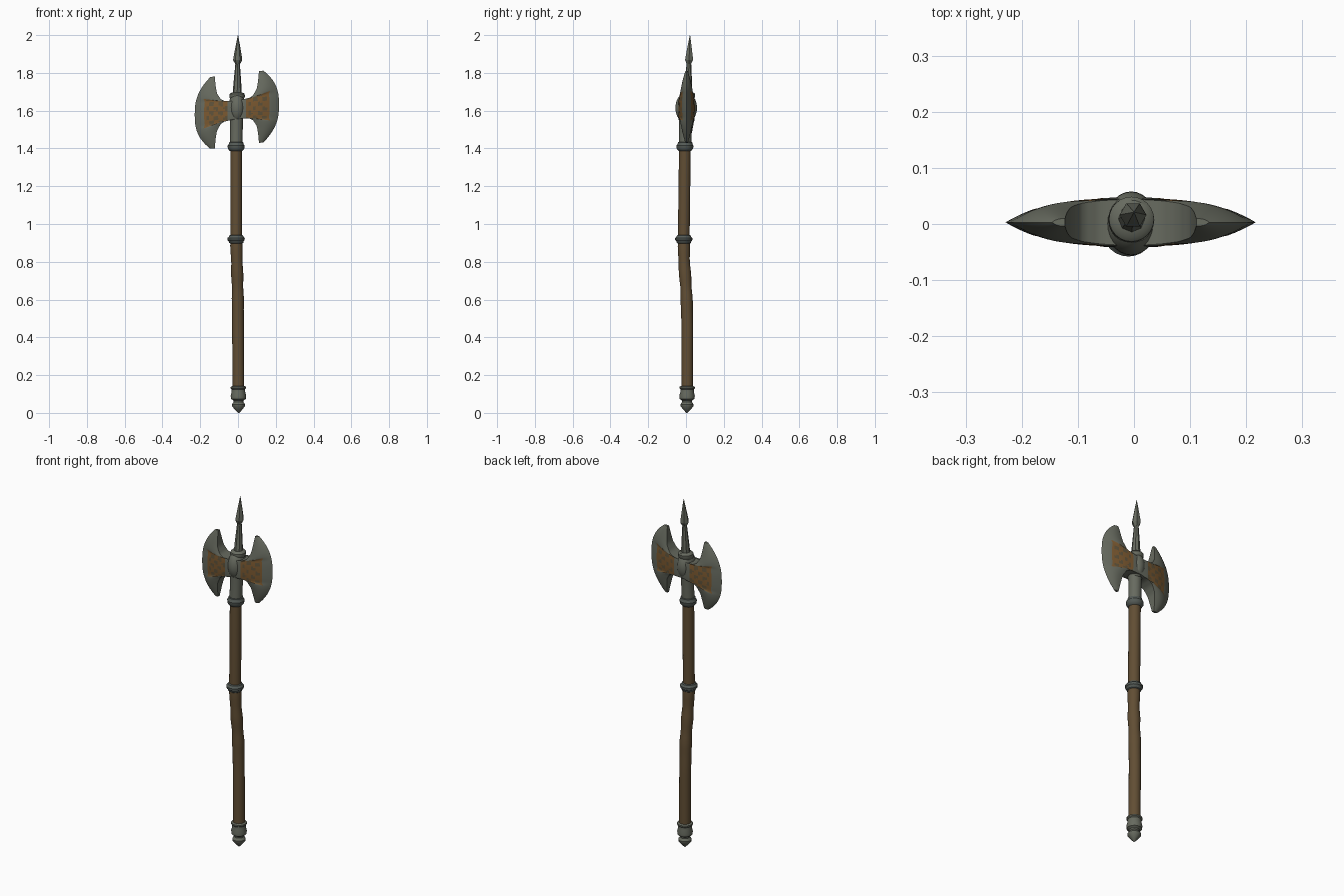
import bpy, bmesh, math

if "Cube" in bpy.data.objects:
    bpy.data.objects.remove(bpy.data.objects["Cube"])


def material(name, r, g, b):
    m = bpy.data.materials.new(name)
    m.diffuse_color = (r, g, b, 1)
    m.use_nodes = True
    m.node_tree.nodes["Principled BSDF"].inputs["Base Color"].default_value = m.diffuse_color
    return m


STEEL = material("grey green steel", 0.135, 0.145, 0.115)
DARK = material("dark blue steel", 0.09, 0.105, 0.095)
WOOD = material("brown wood", 0.12, 0.076, 0.034)
GOLD = material("worn gold inlay", 0.2, 0.1, 0.03)
BRONZE = material("dark bronze inlay", 0.115, 0.085, 0.042)

# Slightly crooked centre line of the weapon: z, x, y
PATH = [(0, .003, .005), (.14, .002, .006), (.45, 0, .007), (.62, -.001, .003),
        (.8, -.006, -.01), (.92, -.01, -.012), (1.4, -.01, -.006),
        (1.6, -.007, 0), (1.7, -.004, .01), (2.0, 0, .021)]


def lerp_table(table, t):
    for a, b in zip(table, table[1:]):
        if t <= b[0]:
            k = max(0, (t - a[0]) / (b[0] - a[0]))
            return [p + (q - p) * k for p, q in zip(a[1:], b[1:])]
    return list(table[-1][1:])


def finish(name, bm, mats, angle=35):
    bmesh.ops.recalc_face_normals(bm, faces=bm.faces)
    me = bpy.data.meshes.new(name)
    bm.to_mesh(me)
    bm.free()
    for m in mats:
        me.materials.append(m)
    ob = bpy.data.objects.new(name, me)
    bpy.context.collection.objects.link(ob)
    bpy.ops.object.select_all(action='DESELECT')
    ob.select_set(True)
    bpy.context.view_layer.objects.active = ob
    bpy.ops.object.shade_smooth_by_angle(angle=math.radians(angle))
    return ob


def loft(bm, rings):
    """Skin closed rings of vertices and cap both ends."""
    n = len(rings[0])
    for a, b in zip(rings, rings[1:]):
        for i in range(n):
            j = (i + 1) % n
            bm.faces.new((a[i], a[j], b[j], b[i]))
    bm.faces.new(rings[0])
    bm.faces.new(rings[-1])


def turned(name, profile, mat, sides=24, angle=35):
    """Turned part following the crooked centre line; profile is (z, radius)."""
    bm = bmesh.new()
    rings = []
    for z, r in profile:
        cx, cy = lerp_table(PATH, z)
        rings.append([bm.verts.new((cx + r * math.cos(2 * math.pi * i / sides),
                                    cy + r * math.sin(2 * math.pi * i / sides), z))
                      for i in range(sides)])
    loft(bm, rings)
    return finish(name, bm, [mat], angle)


# Wooden shaft, a little uneven in its middle
shaft = []
for i in range(43):
    z = .12 + i * 1.28 / 42
    bump = .0015 * math.sin(z * 45) if .55 < z < .9 else 0
    shaft.append((z, .031 + bump))
turned("shaft", shaft, WOOD)

# Pommel
turned("pommel", [(0, .003), (.012, .015), (.035, .034), (.045, .035), (.058, .026),
                  (.066, .027), (.074, .039), (.09, .041), (.11, .036),
                  (.125, .036), (.13, .041), (.138, .041), (.143, .03)], STEEL)

# Middle ring
turned("middle_ring", [(.895, .03), (.9, .037), (.908, .039), (.914, .045), (.926, .046),
                       (.932, .039), (.938, .037), (.942, .03)], DARK)

# Socket with its lower collar and top cap
turned("socket_collar", [(1.385, .03), (1.39, .037), (1.4, .044), (1.415, .045),
                         (1.423, .039), (1.432, .038), (1.436, .03)], DARK)
turned("socket", [(1.42, .033), (1.54, .034), (1.59, .038), (1.65, .037), (1.665, .037),
                  (1.672, .041), (1.687, .04), (1.694, .033), (1.698, .015)], STEEL)

# Bulging hub between the blades
bm = bmesh.new()
bmesh.ops.create_uvsphere(bm, u_segments=28, v_segments=16, radius=1)
for v in bm.verts:
    v.co = (v.co.x * .046 - .005, v.co.y * .057 + .001, v.co.z * .08 + 1.615)
finish("hub", bm, [STEEL])

# Top spike: tapering stem and four-sided point
turned("spike_stem", [(1.69, .024), (1.74, .021), (1.8, .016), (1.85, .012),
                      (1.87, .012)], STEEL, 8)
turned("spike_point", [(1.845, .012), (1.868, .024), (1.885, .022), (1.93, .014),
                       (2.0, .001)], STEEL, 6, 25)

# Inner blade outline for the upper half: v, x, z (mirrored for the lower half)
INNER = [(0, 0, 0), (.35, 0, .05), (.45, .05, .046), (.58, .085, .065),
         (.72, .106, .1), (.86, .113, .145), (1, .117, .19)]
NU, NV = 18, 48


def blade(name, side):
    bm = bmesh.new()
    uv = bm.verts.layers.float_vector.new("uv")
    rings = []
    for j in range(NV + 1):
        v = 2 * j / NV - 1
        sign = -1 if v < 0 else 1
        ix, iz = lerp_table(INNER, abs(v))
        iz *= sign
        ox = .14 + .083 * (1 - abs(v) ** 2.6)
        oz = .19 * v
        thick = .044 * (1 - .85 * abs(v) ** 2.5)
        loop = [(i / NU, -1) for i in range(NU + 1)] + [(i / NU, 1) for i in range(NU - 1, -1, -1)]
        ring = []
        for u, face in loop:
            x = ix + (ox - ix) * u
            z = iz + (oz - iz) * u
            h = thick * (1 - u ** 3)
            # the inlay field is sunk slightly
            if abs(v) < .42 and .27 < u < .76:
                h -= .0015
            sx = side * x
            vert = bm.verts.new((sx - .006, .003 + face * h, 1.605 + z + .12 * sx))
            vert[uv] = (u, v, 0)
            ring.append(vert)
        rings.append(ring)
    loft(bm, rings)
    # Scrolled gold field on both cheeks
    for f in bm.faces:
        if len(f.verts) != 4:
            continue
        us = [w[uv].x for w in f.verts]
        u = sum(us) / 4
        v = sum(w[uv].y for w in f.verts) / 4
        if max(us) - min(us) < .001:
            continue
        if abs(v) < .44 and .25 < u < .78:
            c = f.calc_center_median()
            p = math.sin(c.x * 125) * math.sin((c.z - 1.605) * 125 + .8)
            border = abs(v) > .4 or u > .73
            f.material_index = 1 if border or p > -.15 else 2
    return finish(name, bm, [STEEL, GOLD, BRONZE], 40)


# Two opposed axe blades
blade("right_blade", 1)
blade("left_blade", -1)
